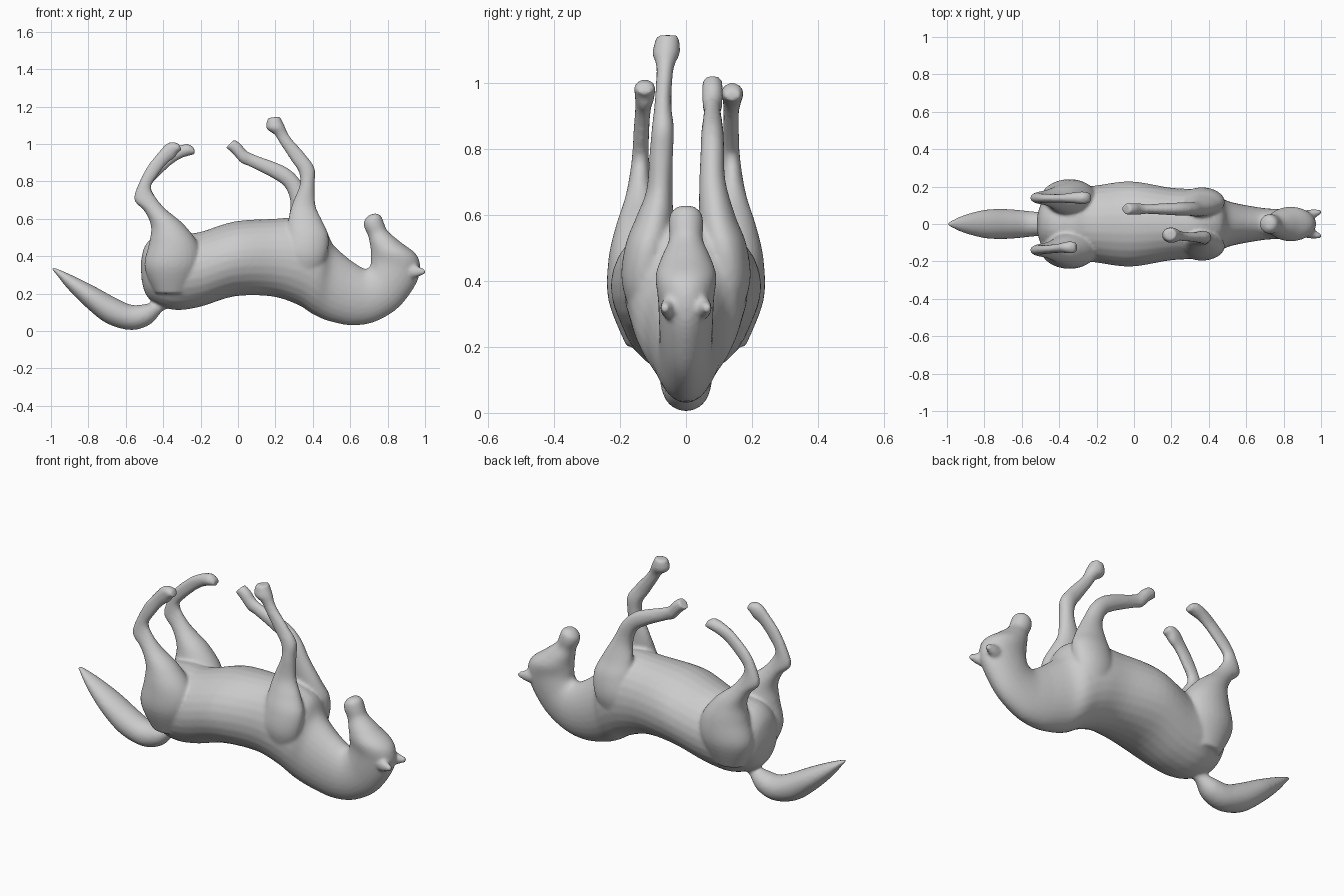
import bpy, bmesh, math
from mathutils import Vector

bm = bmesh.new()


def spline(rows, steps=5):
    """Catmull-Rom through rows of numbers."""
    out = []
    for i in range(len(rows) - 1):
        p0, p1 = rows[max(i - 1, 0)], rows[i]
        p2, p3 = rows[i + 1], rows[min(i + 2, len(rows) - 1)]
        for s in range(steps):
            t = s / steps
            out.append([0.5 * (2 * b + (c - a) * t + (2 * a - 5 * b + 4 * c - d) * t * t
                               + (3 * b - a - 3 * c + d) * t ** 3)
                        for a, b, c, d in zip(p0, p1, p2, p3)])
    out.append(list(rows[-1]))
    return out


def loft(rows, sides=28):
    """Each row: edge point A (x, z), edge point B (x, z), y centre, half width in y."""
    rings = []
    for xa, za, xb, zb, y, hw in spline(rows):
        mid = Vector(((xa + xb) / 2, y, (za + zb) / 2))
        half = Vector(((xb - xa) / 2, 0, (zb - za) / 2))
        ring = []
        for k in range(sides):
            a = 2 * math.pi * k / sides
            ring.append(bm.verts.new(mid + half * math.cos(a) + Vector((0, hw * math.sin(a), 0))))
        rings.append(ring)
    faces = [bm.faces.new(rings[0]), bm.faces.new(rings[-1][::-1])]
    for r, q in zip(rings, rings[1:]):
        for k in range(sides):
            n = (k + 1) % sides
            faces.append(bm.faces.new((r[k], q[k], q[n], r[n])))
    bmesh.ops.recalc_face_normals(bm, faces=faces)


# torso, lying on its back
loft([(-.515, .27, -.52, .36, 0, .04), (-.49, .19, -.50, .45, 0, .11),
      (-.43, .14, -.44, .51, 0, .16), (-.33, .112, -.33, .53, 0, .195),
      (-.20, .13, -.22, .525, 0, .205), (-.02, .185, -.02, .585, 0, .228),
      (.18, .185, .20, .60, 0, .195), (.32, .14, .34, .605, 0, .185),
      (.40, .09, .46, .55, 0, .165), (.48, .055, .51, .46, 0, .125),
      (.60, .03, .60, .38, 0, .10), (.70, .04, .66, .335, 0, .085)])

# neck and head, curling upward
loft([(.50, .05, .52, .44, 0, .11), (.60, .03, .60, .38, 0, .10),
      (.72, .045, .67, .335, 0, .085), (.84, .11, .70, .34, 0, .08),
      (.92, .20, .71, .36, 0, .082), (.97, .30, .71, .39, 0, .085),
      (.96, .40, .71, .43, 0, .092), (.87, .475, .705, .465, 0, .075),
      (.80, .535, .695, .51, 0, .052), (.78, .58, .675, .555, 0, .053),
      (.765, .615, .675, .59, 0, .048), (.74, .63, .70, .62, 0, .025)])

# tail
loft([(-.38, .19, -.38, .12, 0, .03), (-.43, .16, -.41, .10, 0, .03),
      (-.49, .145, -.47, .035, 0, .058), (-.57, .14, -.57, .005, 0, .07),
      (-.66, .18, -.70, .04, 0, .08), (-.77, .24, -.81, .125, 0, .077),
      (-.88, .295, -.91, .225, 0, .052), (-.96, .33, -.97, .30, 0, .025),
      (-1.0, .345, -1.0, .335, 0, .008)])

# hind legs: shared thigh and hock, different lower legs
hind_lower = {
    -1: [(-.485, .88, -.43, .83, -.135, .024), (-.43, .95, -.38, .895, -.13, .024),
         (-.385, 1.0, -.34, .925, -.125, .03), (-.345, 1.01, -.32, .955, -.125, .033),
         (-.315, 1.0, -.30, .965, -.125, .026)],
    1: [(-.49, .86, -.44, .81, .137, .024), (-.40, .945, -.36, .885, .137, .024),
        (-.33, .985, -.31, .92, .14, .03), (-.27, 1.0, -.27, .935, .14, .034),
        (-.235, .98, -.23, .945, .14, .026)]}
for s in (-1, 1):
    thigh = [(-.44, .20, -.27, .20, .12 * s, .06), (-.50, .34, -.20, .34, .13 * s, .105),
             (-.475, .47, -.21, .46, .135 * s, .10), (-.465, .56, -.29, .57, .138 * s, .075),
             (-.50, .64, -.385, .65, .14 * s, .047), (-.555, .70, -.44, .715, .14 * s, .033),
             (-.535, .78, -.465, .77, .138 * s, .026)]
    loft(thigh + hind_lower[s])

# front legs: shared shoulder, one bent more than the other
front_lower = {
    -1: [(.29, .68, .415, .67, -.08, .04), (.33, .78, .41, .78, -.075, .036),
         (.325, .85, .41, .87, -.07, .034), (.285, .91, .355, .95, -.07, .026),
         (.22, 1.01, .285, 1.03, -.065, .025), (.195, 1.05, .26, 1.07, -.062, .03),
         (.15, 1.085, .25, 1.095, -.06, .042), (.16, 1.14, .225, 1.145, -.055, .034)],
    1: [(.28, .69, .385, .71, .08, .04), (.25, .77, .33, .81, .08, .036),
        (.18, .82, .25, .88, .08, .034), (.06, .88, .095, .94, .08, .026),
        (.015, .90, .045, .965, .08, .03), (-.03, .95, .015, 1.0, .08, .032),
        (-.065, .98, -.02, 1.025, .08, .03)]}
for s in (-1, 1):
    shoulder = [(.25, .30, .42, .26, .10 * s, .06), (.25, .42, .47, .38, .125 * s, .07),
                (.26, .52, .485, .50, .115 * s, .068), (.27, .60, .45, .59, .095 * s, .055)]
    loft(shoulder + front_lower[s])

# ears
for s in (-1, 1):
    loft([(.91, .28, .90, .36, .04 * s, .03), (.95, .285, .95, .35, .052 * s, .026),
          (1.0, .305, 1.0, .33, .065 * s, .012)])

mesh = bpy.data.meshes.new("horse")
bm.to_mesh(mesh)
bm.free()
horse = bpy.data.objects.new("horse", mesh)
bpy.context.collection.objects.link(horse)

# fuse all parts into one smooth skin
skin = horse.modifiers.new("fuse", 'REMESH')
skin.mode = 'VOXEL'
skin.voxel_size = 0.009
skin.use_smooth_shade = True
soft = horse.modifiers.new("soften", 'SMOOTH')
soft.factor = 0.5
soft.iterations = 6
